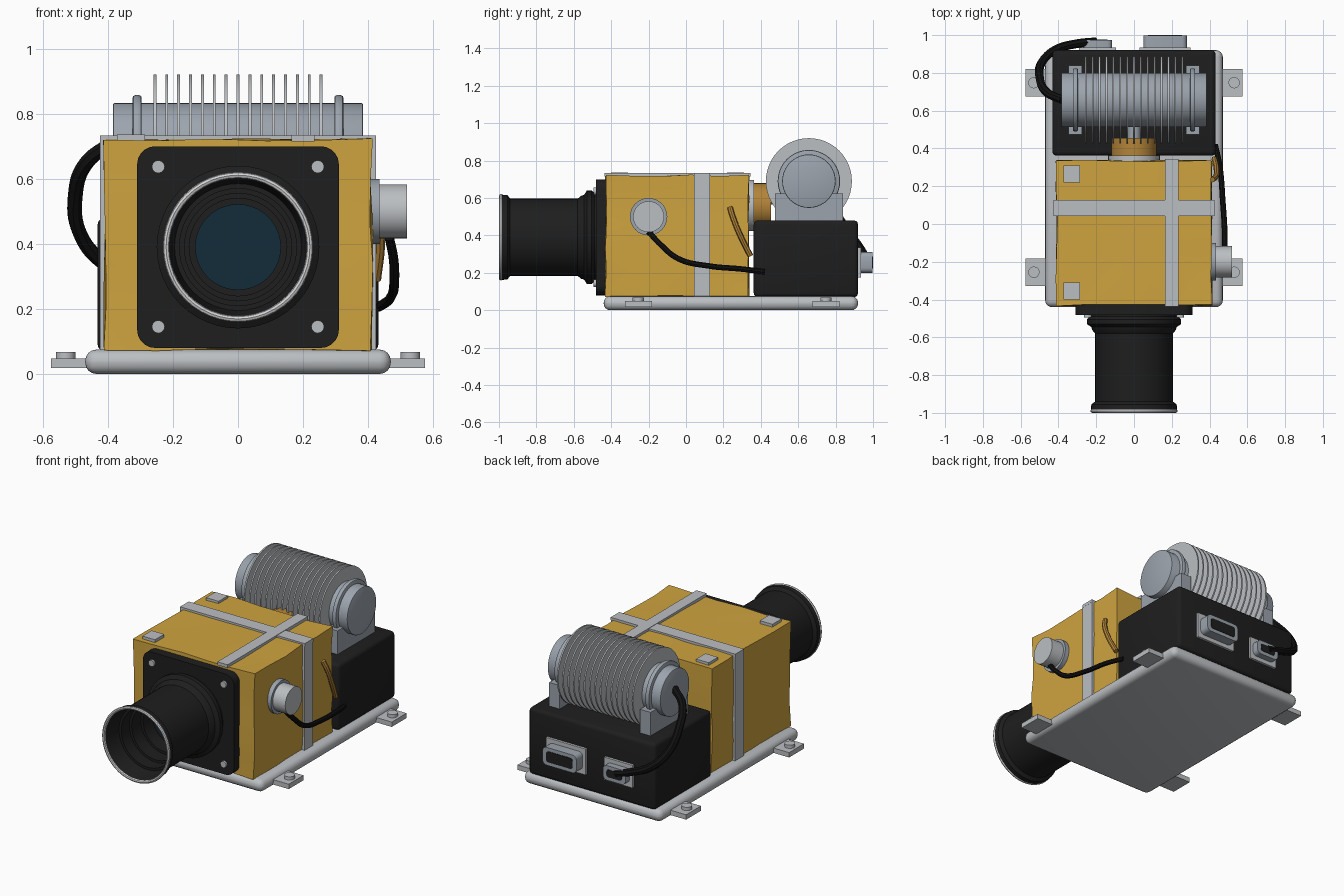
import bpy, bmesh, math, random
from mathutils import Matrix, Vector

cube = bpy.data.objects.get("Cube")
if cube:
    bpy.data.objects.remove(cube, do_unlink=True)
random.seed(4)
made = []


def material(name, r, g, b):
    m = bpy.data.materials.new(name)
    m.use_nodes = True
    m.diffuse_color = (r, g, b, 1)
    m.node_tree.nodes["Principled BSDF"].inputs["Base Color"].default_value = (r, g, b, 1)
    return m


GOLD = material("gold foil", .62, .37, .05)
GREY = material("light grey metal", .5, .52, .54)
STEEL = material("blue grey steel", .33, .37, .42)
RIM = material("bright rim", .66, .66, .68)
BLACK = material("black housing", .013, .013, .013)
RUBBER = material("black cable", .006, .006, .006)
GLASS = material("dark blue glass", .006, .025, .042)
COPPER = material("copper", .45, .23, .04)


def finish(name, bm, mat):
    bmesh.ops.recalc_face_normals(bm, faces=bm.faces)
    me = bpy.data.meshes.new(name)
    bm.to_mesh(me)
    bm.free()
    me.materials.append(mat)
    ob = bpy.data.objects.new(name, me)
    bpy.context.collection.objects.link(ob)
    made.append(ob)
    return ob


def box(name, xs, ys, zs, mat, bevel=0, axis=None, segments=3, cuts=0, jitter=0):
    """Box between limits; bevel all edges, or only those along one axis."""
    bm = bmesh.new()
    bmesh.ops.create_cube(bm, size=1)
    for v in bm.verts:
        v.co = Vector([lim[0] if c < 0 else lim[1] for c, lim in zip(v.co, (xs, ys, zs))])
    if bevel:
        edges = [e for e in bm.edges if axis is None
                 or abs((e.verts[0].co - e.verts[1].co)[axis]) > 1e-4]
        bmesh.ops.bevel(bm, geom=edges, offset=bevel, segments=segments,
                        profile=.5, affect='EDGES')
    if cuts:
        bmesh.ops.subdivide_edges(bm, edges=bm.edges[:], cuts=cuts, use_grid_fill=True)
        for v in bm.verts:
            v.co += Vector([random.uniform(-jitter, jitter) for _ in range(3)])
    return finish(name, bm, mat)


def cylinder(name, centre, radius, length, axis, mat, sides=32, bevel=0):
    bm = bmesh.new()
    turn = {'x': Matrix.Rotation(math.pi / 2, 4, 'Y'),
            'y': Matrix.Rotation(math.pi / 2, 4, 'X'), 'z': Matrix()}[axis]
    bmesh.ops.create_cone(bm, cap_ends=True, segments=sides, radius1=radius, radius2=radius,
                          depth=length, matrix=Matrix.Translation(centre) @ turn)
    if bevel:
        rims = [e for e in bm.edges if any(len(f.verts) > 4 for f in e.link_faces)]
        bmesh.ops.bevel(bm, geom=rims, offset=bevel, segments=2, profile=.5, affect='EDGES')
    return finish(name, bm, mat)


def lathe(name, profile, height, mat, closed=False, sides=48):
    """Spin (radius, y) points round a y axis at the given height."""
    bm = bmesh.new()
    verts = [bm.verts.new((r, y, height)) for r, y in profile]
    edges = [bm.edges.new(p) for p in zip(verts, verts[1:])]
    if closed:
        edges.append(bm.edges.new((verts[-1], verts[0])))
    bmesh.ops.spin(bm, geom=verts + edges, cent=(0, 0, height), axis=(0, 1, 0),
                   angle=2 * math.pi, steps=sides, use_merge=True)
    bmesh.ops.remove_doubles(bm, verts=bm.verts, dist=1e-4)
    return finish(name, bm, mat)


def tube(name, points, radius, mat):
    cu = bpy.data.curves.new(name, 'CURVE')
    cu.dimensions = '3D'
    cu.bevel_depth, cu.bevel_resolution, cu.resolution_u = radius, 2, 8
    cu.use_fill_caps = True
    sp = cu.splines.new('BEZIER')
    sp.bezier_points.add(len(points) - 1)
    for bp, p in zip(sp.bezier_points, points):
        bp.co = p
        bp.handle_left_type = bp.handle_right_type = 'AUTO'
    src = bpy.data.objects.new(name + " path", cu)
    bpy.context.collection.objects.link(src)
    me = bpy.data.meshes.new_from_object(src.evaluated_get(bpy.context.evaluated_depsgraph_get()))
    bpy.data.objects.remove(src, do_unlink=True)
    me.materials.clear()
    me.materials.append(mat)
    ob = bpy.data.objects.new(name, me)
    bpy.context.collection.objects.link(ob)
    made.append(ob)


# Base plate with four bolted mounting tabs
box("base_plate", (-.47, .47), (-.44, .92), (0, .075), GREY, .035, segments=4)
for s in (-1, 1):
    for y in (-.255, .748):
        box("mounting_tab", sorted((s * .4, s * .575)), (y - .072, y + .072), (.018, .048), GREY)
        cylinder("tab_bolt", (s * .53, y, .055), .03, .026, 'z', GREY, 16)

# Foil wrapped body, straps and corner plates
box("foil_body", (-.41, .41), (-.43, .335), (.074, .721), GOLD, cuts=4, jitter=.005)
box("cross_strap_top", (-.425, .425), (.043, .127), (.715, .733), GREY)
for s in (-1, 1):
    box("cross_strap_side", sorted((s * .4, s * .424)), (.043, .127), (.074, .733), GREY)
box("long_strap", (.165, .235), (-.437, .345), (.715, .735), GREY)
for y in (-.355, .265):
    box("corner_plate", (-.372, -.286), (y - .045, y + .045), (.715, .736), GREY)

# Front flange with corner bolts
AXIS = .39
box("front_flange", (-.31, .31), (-.482, -.425), (.08, .70), BLACK, .055, axis=1, segments=5)
for x in (-.245, .245):
    for z in (.145, .637):
        cylinder("flange_bolt", (x, -.485, z), .02, .02, 'y', GREY, 12)

# Lens barrel with stepped baffles, glass and bright rim
barrel = [(.125, -.62), (.15, -.62), (.15, -.71), (.165, -.71), (.165, -.8), (.18, -.8),
          (.18, -.88), (.195, -.88), (.213, -.99), (.228, -.99), (.226, -.955), (.206, -.94),
          (.206, -.58), (.222, -.56), (.226, -.545), (.25, -.53), (.25, -.505),
          (.235, -.49), (.235, -.47), (.125, -.47)]
lathe("lens_barrel", barrel, AXIS, BLACK, closed=True)
cylinder("lens_glass", (0, -.61, AXIS), .132, .03, 'y', GLASS, 40)
ring = [(.221 + .01 * math.cos(a * math.pi / 4), -.99 + .01 * math.sin(a * math.pi / 4))
        for a in range(8)]
lathe("lens_rim", ring, AXIS, RIM, closed=True)

# Electronics housing at the back
box("rear_housing", (-.432, .432), (.362, .92), (.07, .48), BLACK, .022)

# Coupling between the body and the cooler
cylinder("coupling_flange", (0, .345, .56), .137, .035, 'y', GREY)
cylinder("coupling", (0, .405, .56), .12, .1, 'y', COPPER)
cylinder("coupling_pipe", (0, .52, .6), .036, .18, 'y', STEEL, 20)

# Finned cooler on two clamp brackets
CY, CZ = .657, .69
cylinder("cooler_core", (0, CY, CZ), .143, .77, 'x', STEEL, 40, .006)
for i in range(15):
    cylinder("cooling_fin", ((i - 7) * .0365, CY, CZ), .23, .009, 'x', GREY, 48)
for s in (-1, 1):
    x = s * .31
    box("clamp_foot", (x - .036, x + .036), (CY - .182, CY + .182), (.47, .625), STEEL)
    cylinder("clamp_band", (x, CY, CZ), .167, .028, 'x', STEEL, 40, .008)

# Side port with its flange and cable
cylinder("port_flange", (.418, -.2, .5), .1, .034, 'x', STEEL)
cylinder("side_port", (.47, -.2, .5), .083, .1, 'x', GREY)
tube("side_cable", [(.465, -.2, .42), (.478, -.14, .355), (.48, -.04, .275),
                    (.47, .12, .237), (.455, .3, .22), (.43, .42, .205)], .015, RUBBER)
tube("copper_pipe", [(.415, .235, .55), (.432, .25, .5), (.437, .29, .4),
                     (.425, .345, .29)], .015, COPPER)

# Rear connectors: back plate, hollow shell and dark socket
for name, x, z, w, h, depth in (("large", .165, .255, .115, .055, 1.0),
                                ("small", -.193, .25, .077, .045, .978)):
    box(name + "_connector_plate", (x - w - .02, x + w + .02), (.91, .935),
        (z - h - .025, z + h + .025), GREY)
    box(name + "_connector_shell", (x - w, x + w), (.93, depth - .003), (z - h, z + h),
        STEEL, .025, axis=1)
    box(name + "_connector_socket", (x - w + .025, x + w - .025), (.94, depth),
        (z - h + .022, z + h - .022), BLACK, .015, axis=1)

# Loop of cable from the small connector up to the cooler end
tube("loop_cable", [(-.2, .965, .26), (-.3, .955, .29), (-.41, .925, .34), (-.485, .86, .43),
                    (-.5, .78, .55), (-.465, .7, .65), (-.38, .657, .715)], .023, RUBBER)

# Smooth the round parts and keep edges sharp
bpy.ops.object.select_all(action='DESELECT')
for ob in made:
    ob.select_set(True)
bpy.context.view_layer.objects.active = made[0]
bpy.ops.object.shade_smooth_by_angle(angle=math.radians(35))
